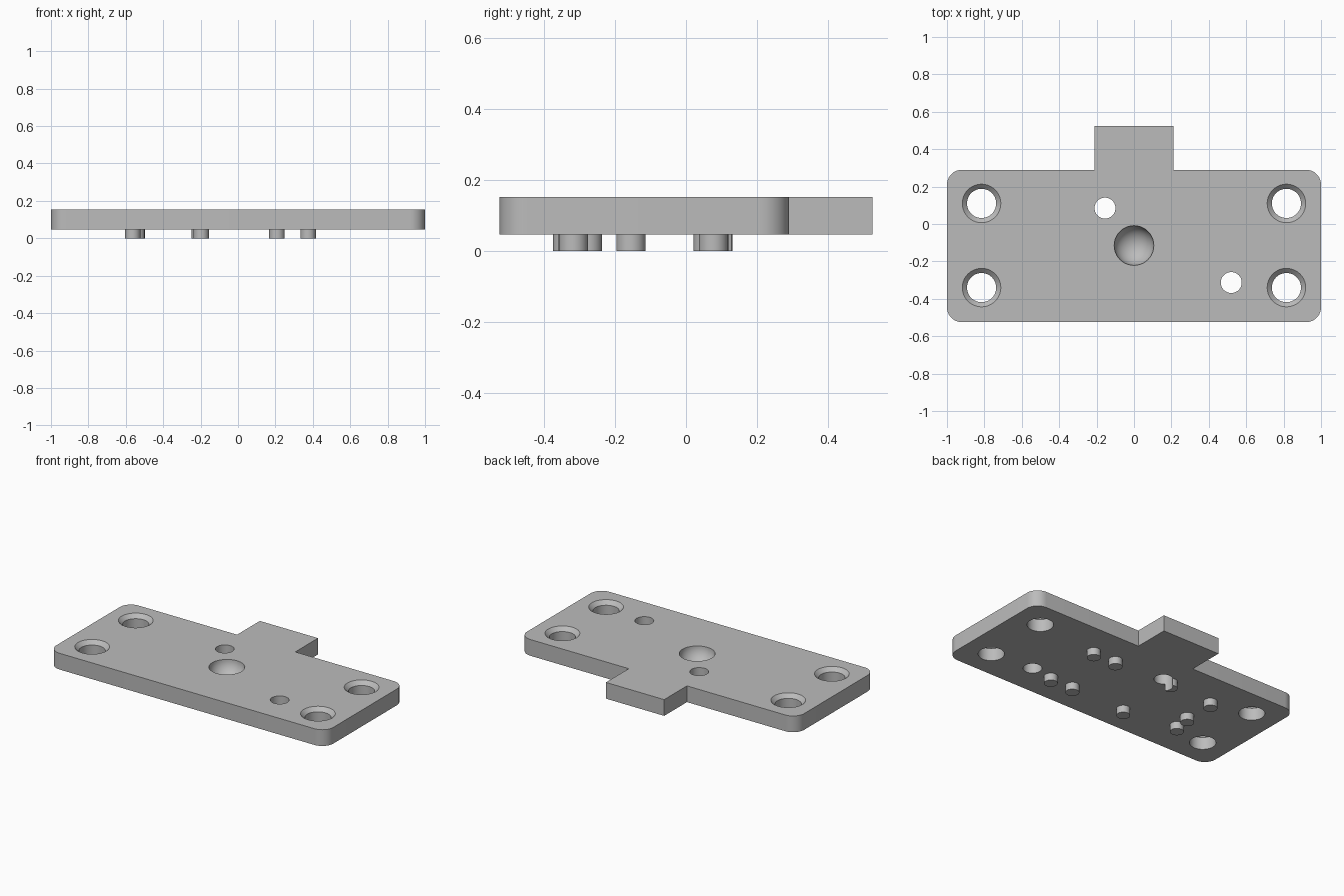
import bpy, bmesh, math
from mathutils import Matrix, Vector

cube = bpy.data.objects.get("Cube")
if cube:
    bpy.data.objects.remove(cube, do_unlink=True)

BOTTOM, TOP = 0.047, 0.153
BACK, FRONT, TAB_BACK = 0.29, -0.525, 0.525
SEGMENTS = 48

grey = bpy.data.materials.new("plain grey")
grey.use_nodes = True
grey.diffuse_color = (0.5, 0.5, 0.5, 1)
grey.node_tree.nodes["Principled BSDF"].inputs["Base Color"].default_value = (0.5, 0.5, 0.5, 1)


def make_object(name, bm):
    bmesh.ops.recalc_face_normals(bm, faces=bm.faces)
    mesh = bpy.data.meshes.new(name)
    bm.to_mesh(mesh)
    bm.free()
    mesh.materials.append(grey)
    obj = bpy.data.objects.new(name, mesh)
    bpy.context.collection.objects.link(obj)
    return obj


def add_lathe(bm, x, y, profile):
    """Closed solid of stacked rings, given as (radius, z) pairs."""
    rings = []
    for r, z in profile:
        rings.append([bm.verts.new((x + r * math.cos(a), y + r * math.sin(a), z))
                      for a in (math.tau * i / SEGMENTS for i in range(SEGMENTS))])
    for low, high in zip(rings, rings[1:]):
        for i in range(SEGMENTS):
            j = (i + 1) % SEGMENTS
            bm.faces.new((low[i], low[j], high[j], high[i]))
    bm.faces.new(rings[0][::-1])
    bm.faces.new(rings[-1])


def arc(cx, cy, r, start):
    steps = 10
    return [(cx + r * math.cos(math.radians(start + 90 * i / steps)),
             cy + r * math.sin(math.radians(start + 90 * i / steps))) for i in range(steps + 1)]


# Plate outline with rounded corners and a square tab at the back
R = 0.08
outline = arc(-1 + R, FRONT + R, R, 180) + arc(1 - R, FRONT + R, R, 270)
outline += arc(1 - R, BACK - R, R, 0)
outline += [(0.21, BACK), (0.21, TAB_BACK), (-0.21, TAB_BACK), (-0.21, BACK)]
outline += arc(-1 + R, BACK - R, R, 90)
bm = bmesh.new()
base = bm.faces.new([bm.verts.new((x, y, BOTTOM)) for x, y in outline])
raised = bmesh.ops.extrude_face_region(bm, geom=[base])["geom"]
bmesh.ops.translate(bm, vec=Vector((0, 0, TOP - BOTTOM)),
                    verts=[v for v in raised if isinstance(v, bmesh.types.BMVert)])
plate = make_object("plate", bm)

# Short pegs under the plate, set slightly into it
pegs_at = [(0.375, 0.077), (0.208, 0.078), (-0.207, 0.09), (-0.537, 0.062),
           (-0.54, -0.155), (-0.563, -0.277), (-0.197, -0.333),
           (0.208, -0.318), (0.375, -0.317)]
bm = bmesh.new()
for x, y in pegs_at:
    add_lathe(bm, x, y, [(0.041, 0), (0.041, BOTTOM + 0.01)])
pegs = make_object("pegs", bm)

# Cutter for countersunk screw holes and the two plain holes
bm = bmesh.new()
for x in (-0.815, 0.815):
    for y in (-0.34, 0.11):
        add_lathe(bm, x, y, [(0.078, -0.1), (0.078, TOP - 0.025), (0.103, TOP), (0.103, TOP + 0.1)])
for x, y in ((-0.155, 0.085), (0.52, -0.313)):
    add_lathe(bm, x, y, [(0.056, -0.1), (0.056, TOP + 0.1)])
hole_cutter = make_object("hole_cutter", bm)

# Cutter for the round dimple
bm = bmesh.new()
bmesh.ops.create_uvsphere(bm, u_segments=SEGMENTS, v_segments=24, radius=0.106,
                          matrix=Matrix.Translation((0, -0.115, TOP)) @ Matrix.Diagonal((1, 1, 0.93, 1)))
dimple_cutter = make_object("dimple_cutter", bm)


def cut(target, cutter):
    mod = target.modifiers.new("cut", "BOOLEAN")
    mod.operation = "DIFFERENCE"
    mod.solver = "EXACT"
    mod.object = cutter
    bpy.context.view_layer.objects.active = target
    bpy.ops.object.modifier_apply(modifier=mod.name)


cut(plate, hole_cutter)
cut(plate, dimple_cutter)
cut(pegs, hole_cutter)
for cutter in (hole_cutter, dimple_cutter):
    bpy.data.objects.remove(cutter, do_unlink=True)

# Smooth round walls, crisp edges
for obj in (plate, pegs):
    bpy.ops.object.select_all(action="DESELECT")
    obj.select_set(True)
    bpy.context.view_layer.objects.active = obj
    bpy.ops.object.shade_smooth_by_angle(angle=math.radians(30))
